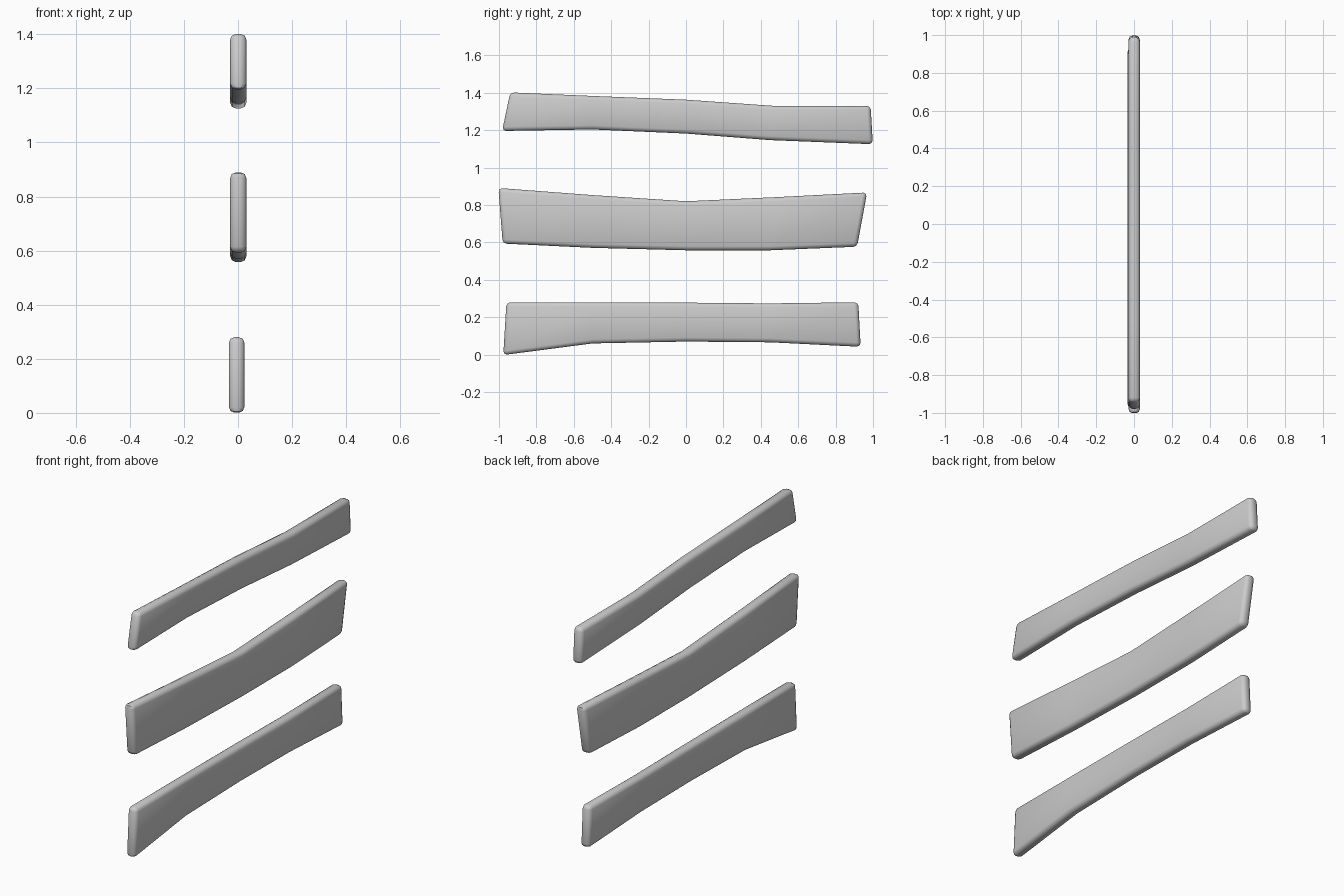
import bpy, bmesh

if "Cube" in bpy.data.objects:
    bpy.data.objects.remove(bpy.data.objects["Cube"])


def plank(name, top, bottom, x0, x1):
    """Board from matching top and bottom (y, z) edge points, with rounded edges."""
    bm = bmesh.new()
    rings = []
    for t, b in zip(top, bottom):
        rings.append([bm.verts.new(c) for c in (
            (x0, *b), (x1, *b), (x1, *t), (x0, *t))])
    for a, b in zip(rings, rings[1:]):
        for i in range(4):
            j = (i + 1) % 4
            bm.faces.new((a[i], a[j], b[j], b[i]))
    bm.faces.new(rings[0][::-1])
    bm.faces.new(rings[-1])
    bmesh.ops.recalc_face_normals(bm, faces=bm.faces)
    # round the long rims and the end corners only
    edges = [e for e in bm.edges if e.calc_face_angle(0) > 0.6]
    bmesh.ops.bevel(bm, geom=edges, offset=0.021, offset_type='OFFSET',
                    segments=2, profile=0.5, affect='EDGES', clamp_overlap=True)
    mesh = bpy.data.meshes.new(name)
    bm.to_mesh(mesh)
    bm.free()
    obj = bpy.data.objects.new(name, mesh)
    bpy.context.collection.objects.link(obj)
    bpy.ops.object.select_all(action='DESELECT')
    obj.select_set(True)
    bpy.context.view_layer.objects.active = obj
    bpy.ops.object.shade_smooth_by_angle(angle=0.9)
    return obj


# three worn wooden boards, stacked with gaps
plank("upper_plank",
      [(-0.94, 1.402), (-0.5, 1.383), (0, 1.363), (0.47, 1.33), (0.987, 1.33)],
      [(-0.983, 1.196), (-0.5, 1.204), (0, 1.182), (0.45, 1.147), (0.999, 1.125)],
      -0.029, 0.031)
plank("middle_plank",
      [(-1.003, 0.891), (-0.5, 0.853), (0, 0.82), (0.48, 0.842), (0.968, 0.867)],
      [(-0.98, 0.594), (-0.5, 0.571), (0, 0.558), (0.45, 0.558), (0.915, 0.577)],
      -0.029, 0.031)
plank("lower_plank",
      [(-0.96, 0.28), (-0.5, 0.28), (0, 0.278), (0.45, 0.274), (0.921, 0.28)],
      [(-0.977, -0.002), (-0.5, 0.06), (0, 0.07), (0.45, 0.066), (0.934, 0.042)],
      -0.034, 0.024)
